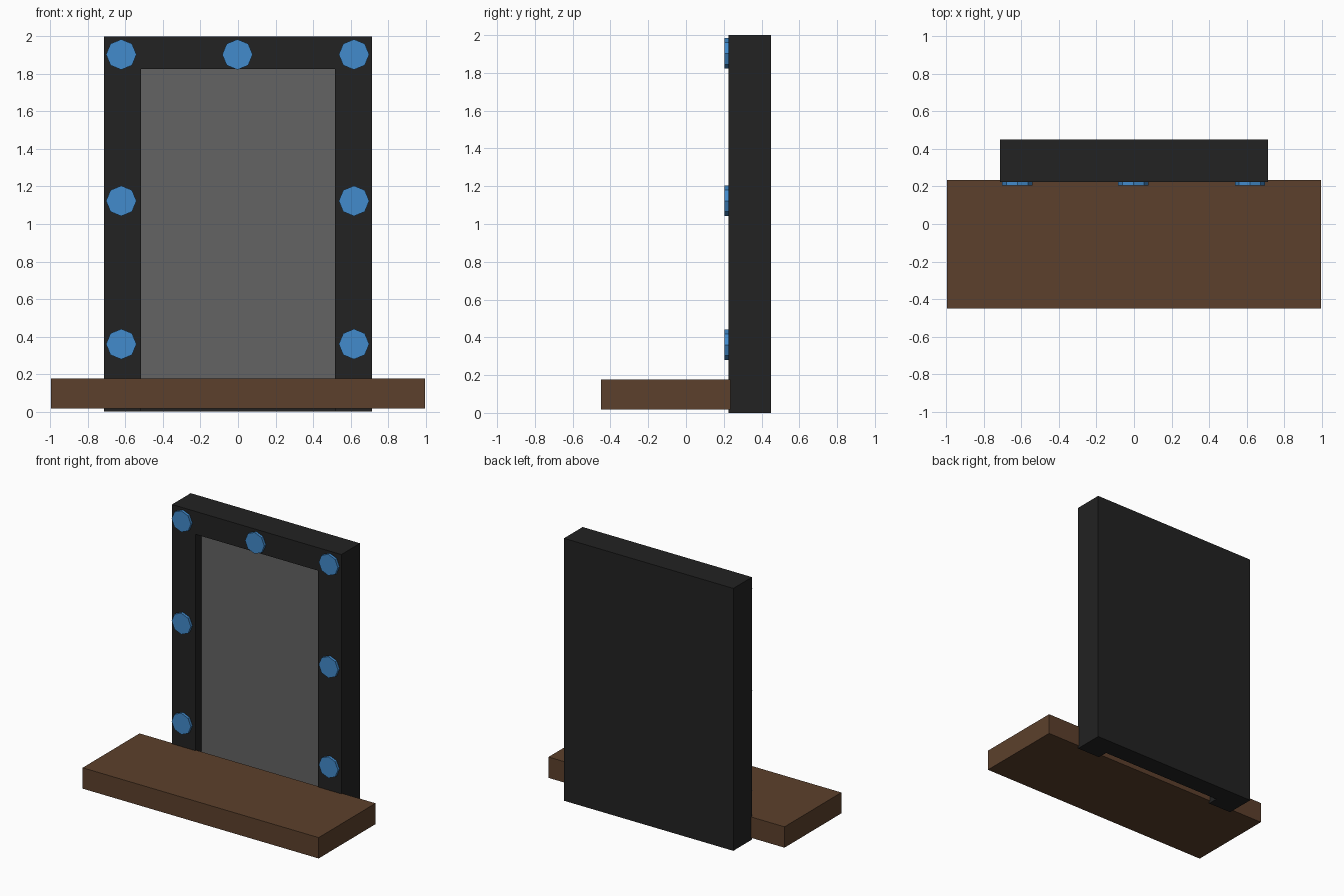
import bpy, bmesh, math
from mathutils import Matrix

if "Cube" in bpy.data.objects:
    bpy.data.objects.remove(bpy.data.objects["Cube"])


def mat(name, rgb):
    m = bpy.data.materials.new(name)
    m.diffuse_color = (*rgb, 1)
    m.use_nodes = True
    m.node_tree.nodes["Principled BSDF"].inputs["Base Color"].default_value = m.diffuse_color
    return m


BLACK = mat("black frame", (0.016, 0.016, 0.016))
GREY = mat("grey glass", (0.125, 0.125, 0.125))
BROWN = mat("brown wood", (0.107, 0.051, 0.025))
BLUE = mat("blue bulb", (0.054, 0.258, 0.604))


def finish(name, bm, material):
    bmesh.ops.recalc_face_normals(bm, faces=bm.faces[:])
    me = bpy.data.meshes.new(name)
    bm.to_mesh(me)
    bm.free()
    me.materials.append(material)
    ob = bpy.data.objects.new(name, me)
    bpy.context.collection.objects.link(ob)
    return ob


def box(name, lo, hi, material):
    bm = bmesh.new()
    bmesh.ops.create_cube(bm, size=1)
    for v in bm.verts:
        v.co = [lo[i] if v.co[i] < 0 else hi[i] for i in range(3)]
    return finish(name, bm, material)


W, IN, TOP = 0.714, 0.518, 1.825      # half width, half opening, opening top
FRONT, BACK, RECESS = 0.225, 0.45, 0.305

# Frame: solid slab with a recess open at the bottom
bm = bmesh.new()
arch = [(-W, 0), (-W, 2), (W, 2), (W, 0), (IN, 0), (IN, TOP), (-IN, TOP), (-IN, 0)]
face = bm.faces.new([bm.verts.new((x, FRONT, z)) for x, z in arch])
ext = bmesh.ops.extrude_face_region(bm, geom=[face])
for g in ext["geom"]:
    if isinstance(g, bmesh.types.BMVert):
        g.co.y = RECESS
finish("mirror_frame", bm, BLACK)
box("mirror_back", (-W, RECESS, 0), (W, BACK, 2), BLACK)

# Glass plate inside the recess
box("mirror_glass", (-IN, RECESS - 0.004, 0.02), (IN, RECESS, TOP), GREY)

# Shelf in front of the mirror
box("shelf", (-0.995, -0.45, 0.017), (0.995, 0.235, 0.176), BROWN)

# Octagonal flat bulbs around the frame
spots = [(x, z) for x in (-0.622, 0.618) for z in (0.36, 1.123, 1.903)] + [(-0.003, 1.903)]
for i, (x, z) in enumerate(spots):
    bm = bmesh.new()
    bmesh.ops.create_cone(bm, cap_ends=True, segments=8, radius1=0.081, radius2=0.081, depth=0.03,
                          matrix=Matrix.Translation((x, 0.22, z)) @ Matrix.Rotation(math.pi / 2, 4, 'X'))
    finish(f"bulb_{i + 1}", bm, BLUE)
